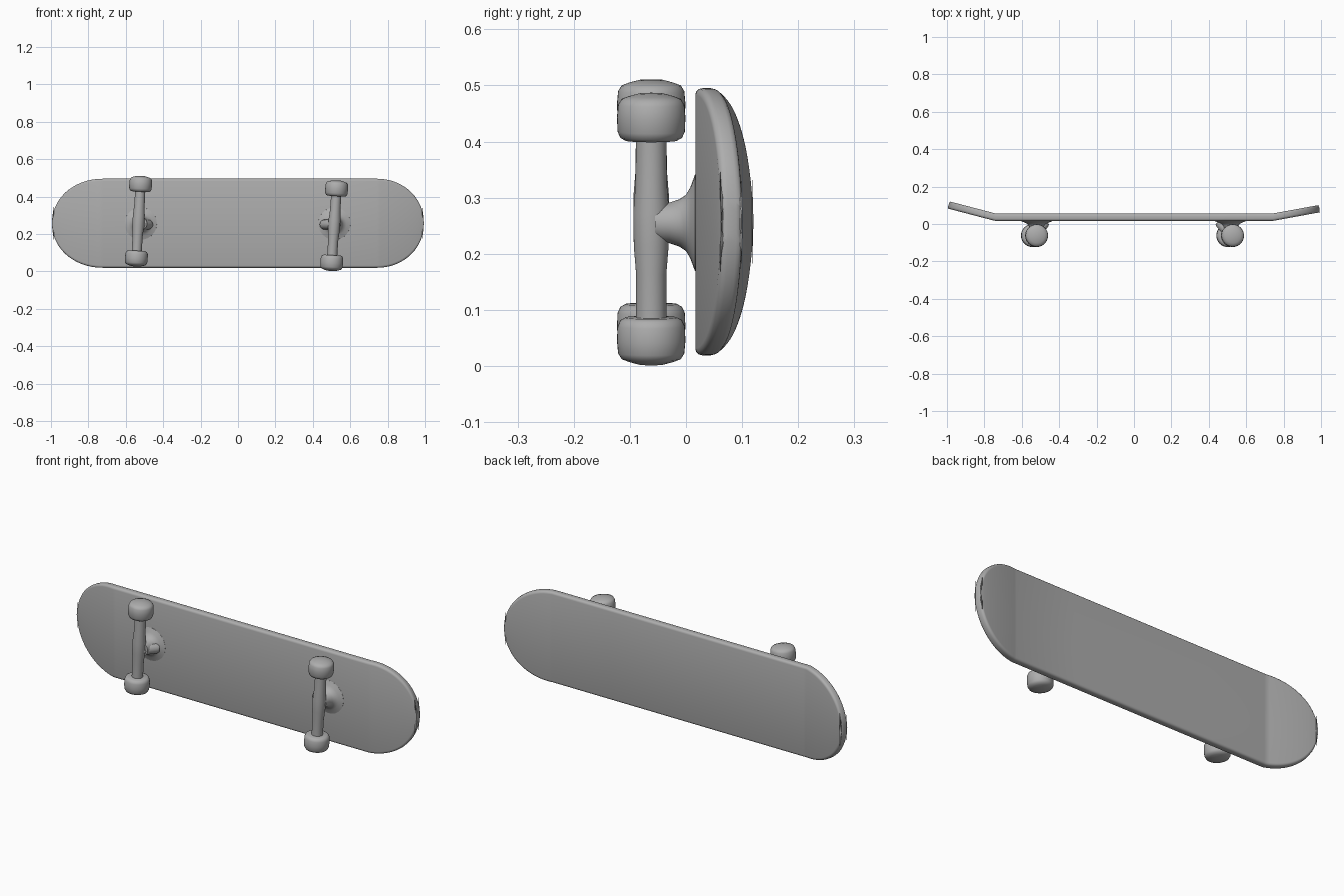
import bpy, bmesh, math
from mathutils import Matrix, Vector

if "Cube" in bpy.data.objects:
    bpy.data.objects.remove(bpy.data.objects["Cube"])

grey = bpy.data.materials.new("plain grey")
grey.use_nodes = True
COLOUR = (0.42, 0.42, 0.42, 1)
grey.diffuse_color = COLOUR
grey.node_tree.nodes["Principled BSDF"].inputs["Base Color"].default_value = COLOUR


def finish(name, bm, matrix=Matrix()):
    bmesh.ops.recalc_face_normals(bm, faces=bm.faces)
    mesh = bpy.data.meshes.new(name)
    bm.to_mesh(mesh)
    bm.free()
    mesh.materials.append(grey)
    ob = bpy.data.objects.new(name, mesh)
    bpy.context.collection.objects.link(ob)
    ob.matrix_world = matrix
    return ob


def smooth(ob, angle=40):
    bpy.ops.object.select_all(action='DESELECT')
    ob.select_set(True)
    bpy.context.view_layer.objects.active = ob
    bpy.ops.object.shade_smooth_by_angle(angle=math.radians(angle))


def lathe(name, profile, matrix, steps=40):
    """Spin (radius, height) points around local z."""
    bm = bmesh.new()
    verts = [bm.verts.new((r, 0, h)) for r, h in profile]
    edges = [bm.edges.new(p) for p in zip(verts, verts[1:])]
    bmesh.ops.spin(bm, geom=verts + edges, cent=(0, 0, 0), axis=(0, 0, 1),
                   angle=math.tau, steps=steps)
    bmesh.ops.remove_doubles(bm, verts=bm.verts, dist=1e-5)
    ob = finish(name, bm, matrix)
    smooth(ob)
    return ob


# Deck: strips across the board, rounded ends, kicked-up tips
TIP, KICK, HALF, MID_Z = 0.992, 0.74, 0.238, 0.257


def deck_y(x):
    rise = 0.066 if x < 0 else 0.046
    return 0.036 + rise * max(0, (abs(x) - KICK) / (TIP - KICK))


def end_stations(length, sign):
    out = []
    for i in range(25):
        a = math.radians(4 + 86 * i / 24)
        out.append((sign * (TIP - length + length * math.cos(a)),
                    HALF * math.sin(a) ** 0.95))
    return out


stations = sorted(end_stations(0.27, -1) + end_stations(0.25, 1)
                  + [(x, HALF) for x in (-0.4, 0, 0.4)])
bm = bmesh.new()
rows = [[bm.verts.new((x, deck_y(x), MID_Z + s * w)) for s in (-1, 1)]
        for x, w in stations]
for a, b in zip(rows, rows[1:]):
    bm.faces.new((a[0], b[0], b[1], a[1]))
deck = finish("deck", bm)
solid = deck.modifiers.new("thickness", 'SOLIDIFY')
solid.thickness, solid.offset = 0.039, 0
bevel = deck.modifiers.new("rounded rim", 'BEVEL')
bevel.width, bevel.segments = 0.012, 3
bevel.limit_method, bevel.angle_limit = 'ANGLE', math.radians(60)
bevel.use_clamp_overlap = False
smooth(deck, 35)

# Trucks: tilted axle with two wheels, on a flared mount
WHEEL = [(0, 0.158), (0.046, 0.158), (0.055, 0.163), (0.060, 0.174),
         (0.061, 0.200), (0.059, 0.222), (0.053, 0.232), (0.040, 0.237),
         (0.022, 0.242), (0, 0.243)]
AXLE = [(0, -0.17), (0.027, -0.17), (0.027, -0.08), (0.031, -0.03),
        (0.032, 0.03), (0.028, 0.08), (0.027, 0.17), (0, 0.17)]
MOUNT = [(0, -0.06), (0.034, -0.055), (0.036, -0.03), (0.042, -0.012),
         (0.050, 0), (0.064, 0.008), (0.086, 0.016), (0.088, 0.03), (0, 0.03)]

for side, x, z, tilt in (("right", -0.532, 0.268, 0.058),
                         ("left", 0.514, 0.244, 0.066)):
    frame = Matrix.Translation(Vector((x, -0.062, z))) @ Matrix.Rotation(tilt, 4, 'Y')
    lathe(side + "_axle", AXLE, frame)
    lathe(side + "_upper_wheel", WHEEL, frame)
    lathe(side + "_lower_wheel", WHEEL, frame @ Matrix.Rotation(math.pi, 4, 'X'))
    mount_x = -0.52 if x < 0 else 0.515
    lathe(side + "_mount", MOUNT, Matrix.Translation((mount_x, 0, 0.255))
          @ Matrix.Rotation(-math.pi / 2, 4, 'X'))
    # Pivot arm reaching from the axle towards the middle of the board
    inward = 1 if x < 0 else -1
    arm = Vector((inward * 0.065, 0.07, 0))
    lathe(side + "_pivot_arm", [(0, 0), (0.028, 0), (0.026, 0.08), (0.02, 0.092), (0, 0.095)],
          Matrix.Translation((x, -0.055, 0.25))
          @ arm.to_track_quat('Z', 'Y').to_matrix().to_4x4(), 24)
